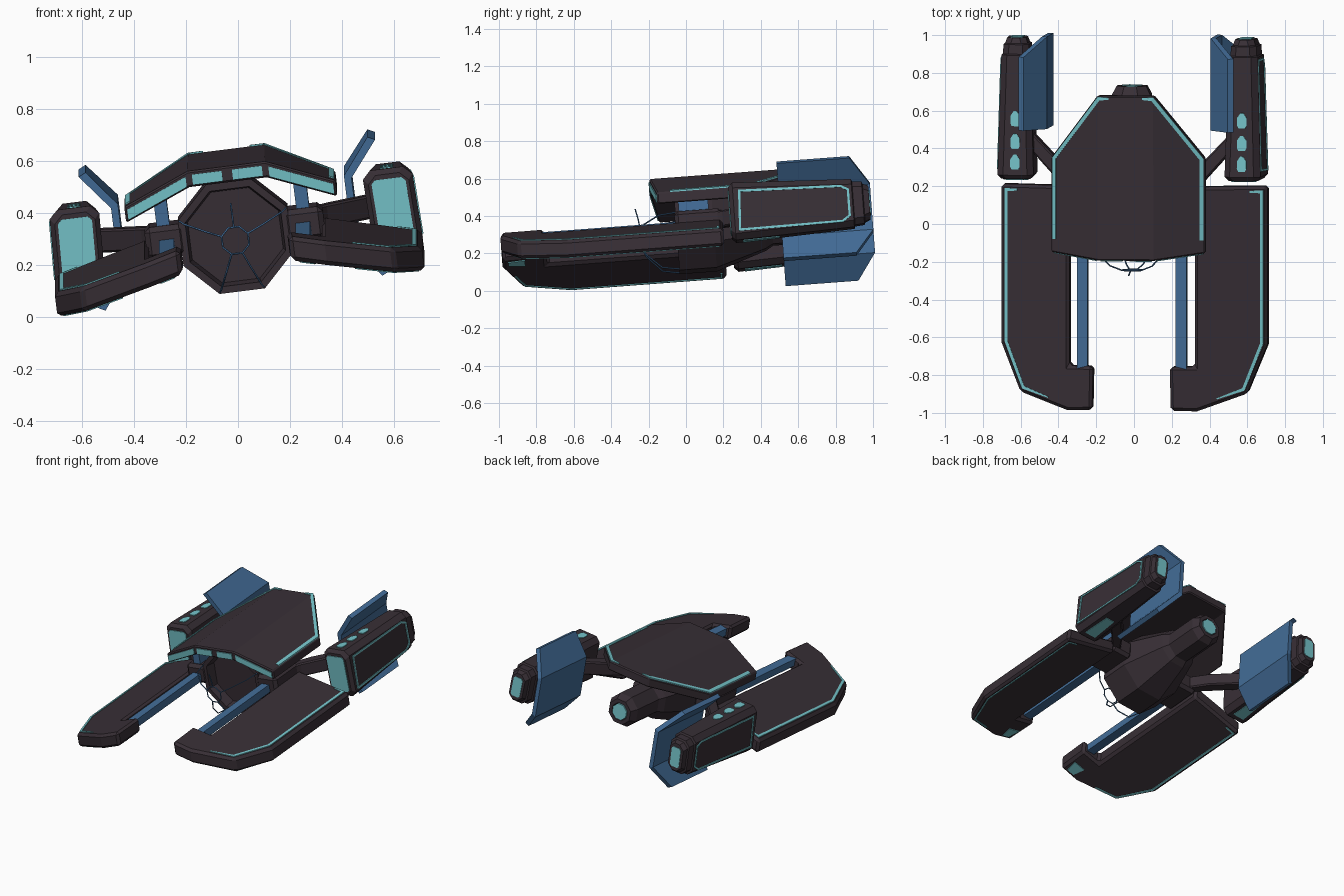
import bpy, bmesh, math
from mathutils import Matrix, Vector

if "Cube" in bpy.data.objects:
    bpy.data.objects.remove(bpy.data.objects["Cube"])

# The whole craft is banked and pitched; parts are built level, then moved by POSE
POSE = (Matrix.Translation((-0.01, 0, 0.313)) @ Matrix.Rotation(math.radians(4.3), 4, 'X')
        @ Matrix.Rotation(math.radians(-7.2), 4, 'Y'))


def material(name, rgb):
    m = bpy.data.materials.new(name)
    m.diffuse_color = (*rgb, 1)
    m.use_nodes = True
    m.node_tree.nodes["Principled BSDF"].inputs["Base Color"].default_value = m.diffuse_color
    return m


DARK = material("dark hull", (0.039, 0.028, 0.036))
BLUE = material("steel blue", (0.055, 0.15, 0.31))
TEAL = material("teal glow", (0.18, 0.56, 0.60))


def loft(name, rings, mat, mirror=False, bevel=0.0, closed=False):
    """Skin a list of equal-length rings; optionally make left and right copies."""
    for side in ((1, -1) if mirror else (1,)):
        bm = bmesh.new()
        vs = [[bm.verts.new(POSE @ Vector((p[0] * side, p[1], p[2]))) for p in r] for r in rings]
        n = len(rings[0])
        pairs = list(zip(vs, vs[1:])) + ([(vs[-1], vs[0])] if closed else [])
        for a, b in pairs:
            for i in range(n):
                bm.faces.new((a[i], a[(i + 1) % n], b[(i + 1) % n], b[i]))
        if not closed:
            bm.faces.new(vs[0])
            bm.faces.new(vs[-1])
        bmesh.ops.recalc_face_normals(bm, faces=bm.faces)
        if bevel:
            sharp = [e for e in bm.edges if e.calc_face_angle(0) > 0.5]
            bmesh.ops.bevel(bm, geom=sharp, offset=bevel, segments=1, affect='EDGES')
        label = (("right_" if side > 0 else "left_") + name) if mirror else name
        me = bpy.data.meshes.new(label)
        bm.to_mesh(me)
        bm.free()
        me.materials.append(mat)
        bpy.context.collection.objects.link(bpy.data.objects.new(label, me))


def box(name, u, v, w, mat, bevel=0.0):
    loft(name, [[(x, v[0], w[0]), (x, v[1], w[0]), (x, v[1], w[1]), (x, v[0], w[1])] for x in u],
         mat, True, bevel)


def ribbon(name, path, widths, surf, closed=False, mirror=True, lo=-0.003, hi=0.005):
    """Thin teal plate following a 2D path laid on a surface function surf(a, b, h)."""
    pts = [Vector(p) for p in path]
    n = len(pts)
    if not isinstance(widths, (list, tuple)):
        widths = [widths] * n
    rings = []
    for i, p in enumerate(pts):
        prev = pts[i - 1] if (i or closed) else None
        nxt = pts[(i + 1) % n] if (i < n - 1 or closed) else None
        d1 = (p - prev).normalized() if prev is not None else (nxt - p).normalized()
        d2 = (nxt - p).normalized() if nxt is not None else d1
        t = (d1 + d2).normalized()
        k = widths[i] / 2 / max(0.4, t.dot(d2))
        s = Vector((-t.y, t.x)) * k
        a, b = p + s, p - s
        rings.append([surf(a.x, a.y, lo), surf(b.x, b.y, lo), surf(b.x, b.y, hi), surf(a.x, a.y, hi)])
    loft(name, rings, TEAL, mirror, closed=closed)


# ---- hub: octagonal body with a recessed mouth, tapering to the rear engine
def octagon(r, v):
    return [(r * math.cos(math.pi * (k + .5) / 4), v, r * math.sin(math.pi * (k + .5) / 4)) for k in range(8)]


loft("hub_body", [octagon(r, v) for r, v in ((.19, .02), (.2, -.05), (.229, -.05), (.229, .15), (.135, .42),
     (.11, .46), (.11, .69), (.085, .735), (.06, .735), (.055, .725))], DARK)
loft("engine_glow", [octagon(.055, .725), octagon(.055, .738)], TEAL)


# ---- wire cage over the hub mouth
def wire(name, pts, cyclic=False):
    cu = bpy.data.curves.new(name, 'CURVE')
    cu.dimensions = '3D'
    cu.bevel_depth = 0.004
    cu.bevel_resolution = 0
    sp = cu.splines.new('POLY')
    sp.points.add(len(pts) - 1)
    for q, p in zip(sp.points, pts):
        q.co = (*(POSE @ Vector(p)), 1)
    sp.use_cyclic_u = cyclic
    cu.materials.append(BLUE)
    bpy.context.collection.objects.link(bpy.data.objects.new(name, cu))


wire("cage_ring", octagon(.055, -.245), True)
for k in (0, 3, 5, 6):
    wire("cage_spoke", [octagon(r, v)[k] for r, v in ((.222, -.05), (.205, -.14), (.12, -.22), (.055, -.245))])
wire("cage_antenna", [(0, -.245, .052), (0, -.25, .09), (0, -.262, .145)])


# ---- canopy: three-facet armoured roof
def roof(u, v, h):
    return (u, v, .283 - max(0, abs(u) - .147) * .42 + h)


def roof_front(u):
    return -.175 + max(0, abs(u) - .147) * .135


def roof_ring(u, rear):
    f = roof_front(u)
    return [roof(u, f, 0), roof(u, rear, 0), roof(u, rear, -.062), roof(u, f, -.062)]


loft("canopy", [roof_ring(-.408, .365), roof_ring(-.15, .7), roof_ring(.15, .7), roof_ring(.408, .365)],
     DARK, bevel=.007)
ribbon("canopy_edge_stripe", [(.394, -.07), (.394, .36), (.144, .685), (.09, .685)], [.02, .02, .02, .01], roof)
for name, u0, u1 in (("canopy_window", .02, .135), ("canopy_side_window", .16, .398)):
    loft(name, [[roof(u, roof_front(u) + d, h) for d, h in ((-.005, -.056), (.003, -.056), (.003, -.016), (-.005, -.016))]
                for u in (u0, u1)], TEAL, True)
box("canopy_pillar", (.245, .295), (-.03, .13), (.05, .2), BLUE)

# ---- side brackets, rods and swept arms
box("hub_bracket", (.19, .345), (-.055, .2), (-.05, .075), DARK, .02)
box("wing_rod", (.235, .292), (-.79, -.04), (-.028, .022), BLUE)
loft("nacelle_arm", [[(u, a, -.03), (u, b, -.03), (u, b, .06), (u, a, .06)]
                     for u, a, b in ((.28, .06, .19), (.36, .2, .31), (.55, .41, .51))], DARK, True, .008)


# ---- front wings: sloping slabs with a hooked tip
def wing(u, v, h):
    return (u, v, .045 - .26 * (u - .215) + h)


def wing_under(u, v, h):
    return wing(u, v, -.095 - h)


outline = [(.335, .2), (.71, .2), (.71, -.64), (.605, -.9), (.345, -.992), (.21, -.987), (.205, -.755), (.335, -.755)]
loft("wing", [[wing(u, v, h) for u, v in outline] for h in (-.095, 0)], DARK, True, .016)
edge = [(.62, .172), (.682, .172), (.682, -.632), (.588, -.876), (.45, -.925)]
ribbon("wing_top_stripe", edge, [.01, .016, .016, .016, .006], wing)
ribbon("wing_under_stripe", edge, .01, wing_under)
ribbon("wing_tip_light", [(.27, -.96), (.27, -.87)], [.05, .08], wing_under)

# ---- nacelles: tapered chamfered pods
NU, NW = .61, .008


def half_size(v):
    t = (v - .26) / .63
    return .096 - .018 * t, .156 - .026 * t


def pod(v, a, b, c=.032):
    pts = [(a, b - c), (a - c, b), (c - a, b), (-a, b - c), (-a, c - b), (c - a, -b), (a - c, -b), (a, c - b)]
    return [(NU + x - .035 * z, v, NW + z) for x, z in pts]


loft("nacelle", [pod(.243, .078, .136), pod(.265, *half_size(.265)), pod(.9, *half_size(.9)), pod(.905, .07, .118),
                 pod(.955, .068, .114), pod(.96, .06, .102), pod(.99, .05, .09)], DARK, True)
loft("nacelle_intake", [pod(.238, .066, .118, .015), pod(.246, .066, .118, .015)], TEAL, True)
loft("nacelle_exhaust", [pod(.986, .034, .066, .012), pod(.994, .034, .066, .012)], TEAL, True)


def pod_top(v, x, h):
    z = half_size(v)[1] + h
    return (NU + x - .035 * z, v, NW + z)


def pod_bottom(v, x, h):
    z = -half_size(v)[1] - h
    return (NU + x - .035 * z, v, NW + z)


def pod_side(v, z, h):
    return (NU + half_size(v)[0] + h - .035 * z, v, NW + z)


for c in (.335, .445, .565):
    ribbon("nacelle_top_light", [(c - .04, 0), (c - .025, 0), (c + .015, 0), (c + .04, 0)],
           [.036, .05, .05, .016], pod_top)
ribbon("nacelle_bottom_light", [(.3, 0), (.5, 0)], [.08, .06], pod_bottom)
ribbon("nacelle_side_frame", [(.29, -.105), (.3, .105), (.84, .092), (.88, .07), (.88, -.07), (.84, -.098)],
       .012, pod_side, closed=True)

# ---- blue bracket-shaped fins inside the nacelles
loft("fin", [[(u, .51, w), (u, rear, w), (u + .028, rear, w + d), (u + .028, .51, w + d)]
             for u, w, rear, d in ((.545, .275, .9, -.014), (.437, .138, 1.0, -.012),
                                   (.437, -.13, 1.0, .012), (.535, -.262, .9, .014))], BLUE, True)
